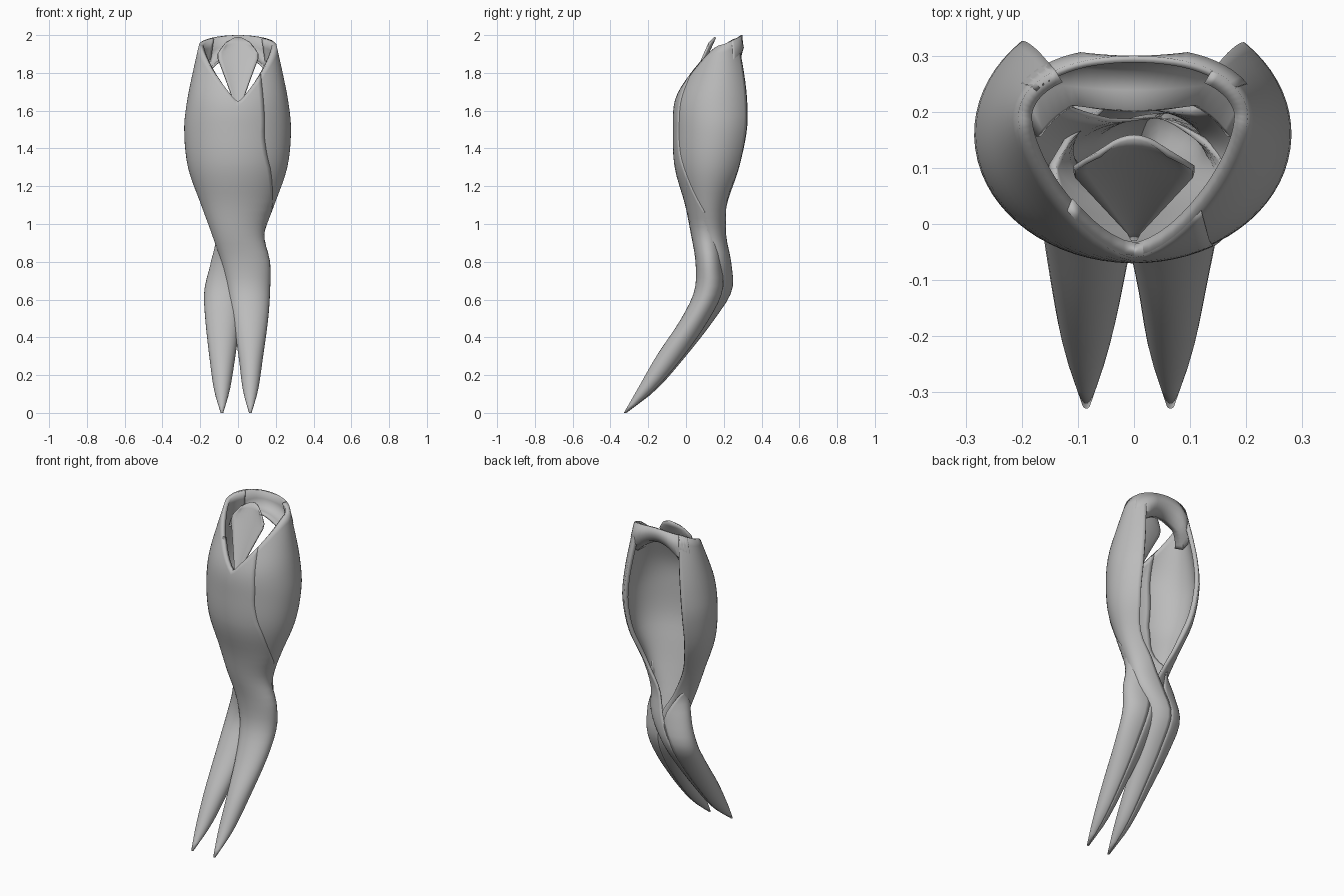
import bpy
import math
from mathutils import Vector

cube = bpy.data.objects.get("Cube")
if cube:
    bpy.data.objects.remove(cube)

grey = bpy.data.materials.new("plain_grey")
grey.use_nodes = True
grey.diffuse_color = (0.5, 0.5, 0.5, 1)
bsdf = grey.node_tree.nodes["Principled BSDF"]
bsdf.inputs["Base Color"].default_value = grey.diffuse_color
bsdf.inputs["Roughness"].default_value = 0.6


def sample(rows, z):
    """Smoothly interpolate section rows (highest first) at height z."""
    z = max(min(z, rows[0][0]), rows[-1][0])
    i = next(k for k in range(len(rows) - 1) if z >= rows[k + 1][0])
    a, b = rows[i], rows[i + 1]
    p, n = rows[max(i - 1, 0)], rows[min(i + 2, len(rows) - 1)]
    h = b[0] - a[0]
    t = (z - a[0]) / h
    out = []
    for k in range(1, len(a)):
        ma = (b[k] - p[k]) / (b[0] - p[0]) * h
        mb = (n[k] - a[k]) / (n[0] - a[0]) * h
        out.append((2*t**3 - 3*t**2 + 1) * a[k] + (t**3 - 2*t**2 + t) * ma
                   + (3*t**2 - 2*t**3) * b[k] + (t**3 - t**2) * mb)
    return out


def grid_object(name, grid, thickness, fade=False):
    """Skin a grid of points, then give the sheet thickness."""
    cols = len(grid[0])
    verts = [p for row in grid for p in row]
    faces = [(r*cols + c, (r+1)*cols + c, (r+1)*cols + c + 1, r*cols + c + 1)
             for r in range(len(grid) - 1) for c in range(cols - 1)]
    mesh = bpy.data.meshes.new(name)
    mesh.from_pydata(verts, [], faces)
    mesh.materials.append(grey)
    obj = bpy.data.objects.new(name, mesh)
    bpy.context.collection.objects.link(obj)
    solid = obj.modifiers.new("thickness", "SOLIDIFY")
    solid.thickness = thickness
    solid.offset = -1
    if fade:
        group = obj.vertex_groups.new(name="thickness")
        for i, p in enumerate(verts):
            group.add([i], max(0.08, min(1, (p[2] - 0.8) / 0.4)), "REPLACE")
        solid.vertex_group = group.name
    bpy.ops.object.select_all(action="DESELECT")
    obj.select_set(True)
    bpy.context.view_layer.objects.active = obj
    bpy.ops.object.shade_smooth_by_angle(angle=math.radians(50))
    return obj


def rim_height(a):
    """Collar rim: a deep V at the front, a gentle crest at the back."""
    if math.sin(a) > 0:
        return 1.95 + 0.05 * math.sin(a)
    return 1.64 + 0.31 * abs(math.cos(a))


def lock(name, rows, scale):
    """Open curved sheet that closes into a tapering tail."""
    top, fold, levels, cols = 1.97, 1.3, 44, 32
    grid = []
    for r in range(levels + 1):
        level = top * (1 - r / levels)
        a0, a1 = sample(rows, level)[4:]
        row = []
        for c in range(cols + 1):
            a = math.radians(a0 + (a1 - a0) * c / cols)
            z = level
            if z > fold:
                z = fold + (z - fold) * (rim_height(a) - fold) / (top - fold)
            cx, cy, rx, ry = sample(rows, z)[:4]
            row.append((cx + scale * rx * math.cos(a),
                        cy + scale * ry * math.sin(a), z))
        grid.append(row)
    return grid_object(name, grid, 0.025, True)


# Shared upper body: height, centre x, centre y, radius x, radius y
body = [(2.0, 0, .2, .195, .1), (1.8, 0, .18, .24, .18),
        (1.65, 0, .165, .27, .225), (1.5, 0, .16, .285, .23),
        (1.3, 0, .14, .265, .2), (1.1, 0, .12, .195, .125)]

# Front lock, crossing over to the +x tail
front_arcs = [(135, 300), (135, 300), (135, 300), (135, 300), (135, 310), (130, 340)]
front_tail = [(.95, 0, .11, .14, .085, 110, 400), (.8, .04, .12, .13, .07, 90, 450),
              (.65, .055, .12, .115, .075, 90, 450), (.5, .065, .05, .095, .075, 90, 450),
              (.3, .068, -.085, .065, .072, 90, 450), (.12, .066, -.215, .04, .045, 90, 450),
              (0, .065, -.322, .007, .007, 90, 450)]
lock("front_lock", [b + a for b, a in zip(body, front_arcs)] + front_tail, 1)

# Rear lock, passing behind to the -x tail
rear_arcs = [(-120, 45)] * 5 + [(-135, 50)]
rear_tail = [(.95, .01, .13, .13, .085, -220, 80), (.8, -.015, .165, .13, .075, -270, 90),
             (.65, -.07, .165, .11, .08, -270, 90), (.5, -.08, .075, .095, .08, -270, 90),
             (.3, -.083, -.075, .07, .075, -270, 90), (.12, -.085, -.21, .042, .05, -270, 90),
             (0, -.085, -.322, .007, .007, -270, 90)]
lock("rear_lock", [b + a for b, a in zip(body, rear_arcs)] + rear_tail, .985)

# Collar band bridging the two locks over the open back
band = []
for drop, inset in ((0, 0), (.05, 0), (.09, .02), (.11, .06), (.1, .1)):
    row = []
    for c in range(25):
        a = math.radians(25 + 130 * c / 24)
        side = abs(math.cos(a)) ** 2
        z = rim_height(a) - drop * (1 + side)
        cx, cy, rx, ry = sample(body, z)
        y = min(cy + ry * math.sin(a), .3 + .03 * side)
        row.append(((rx - inset * .6) * math.cos(a), y - inset, z))
    band.append(row)
grid_object("collar_band", band, 0.012)

# Inner tongue seen through the front V
tongue = []
for r in range(13):
    t = r / 12
    z = 1.99 - .4 * t
    half = .105 * min(1, .55 + 3 * t) * min(1, max(0.05, (1 - t) / .75))
    tongue.append([(half * s, .15 - .18 * t - .03 * s * s * (1 - t),
                    z - .03 * s * s * (1 - t) ** 3) for s in
                   [k / 5 - 1 for k in range(11)]])
grid_object("inner_tongue", tongue, 0.01)
